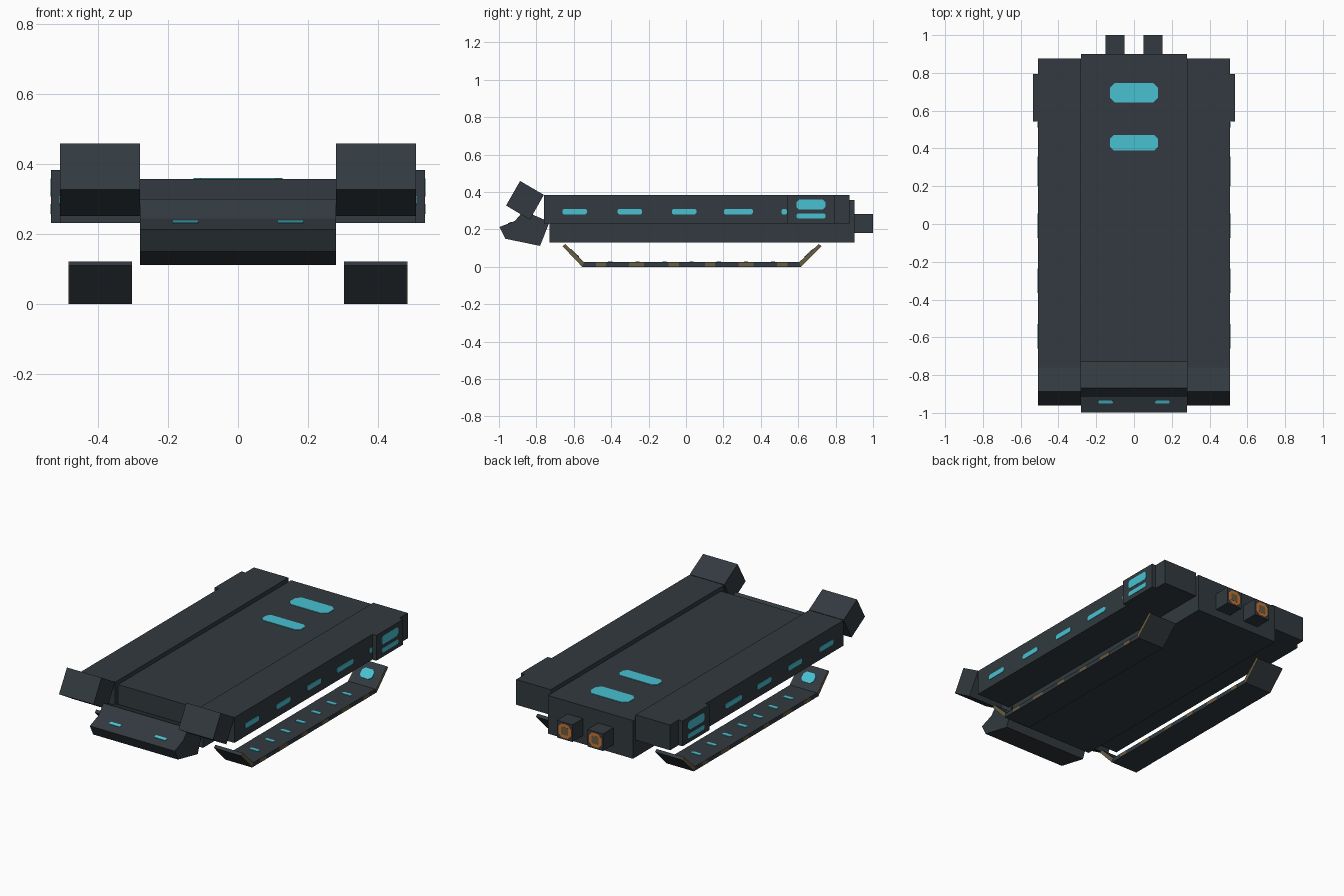
import bpy
from mathutils import Matrix, Vector

cube = bpy.data.objects.get("Cube")
if cube:
    bpy.data.objects.remove(cube, do_unlink=True)


def material(name, rgb):
    m = bpy.data.materials.new(name)
    m.use_nodes = True
    m.diffuse_color = (*rgb, 1)
    m.node_tree.nodes["Principled BSDF"].inputs["Base Color"].default_value = (*rgb, 1)
    return m


HULL = material("dark slate", (0.032, 0.042, 0.05))
CYAN = material("cyan light", (0.065, 0.53, 0.64))
ORANGE = material("orange glow", (0.6, 0.17, 0.025))
OLIVE = material("olive brown", (0.14, 0.11, 0.055))


def mesh_object(name, verts, faces, mat):
    me = bpy.data.meshes.new(name)
    me.from_pydata(verts, [], faces)
    me.materials.append(mat)
    ob = bpy.data.objects.new(name, me)
    bpy.context.collection.objects.link(ob)
    return ob


def prism(name, outline, x0, x1, mat=HULL):
    """Side outline of (y, z) points, anticlockwise from +x, swept from x0 to x1."""
    n = len(outline)
    verts = [(x, y, z) for x in (x0, x1) for y, z in outline]
    faces = [tuple(reversed(range(n))), tuple(range(n, 2 * n))]
    faces += [(i, (i + 1) % n, n + (i + 1) % n, n + i) for i in range(n)]
    return mesh_object(name, verts, faces, mat)


def box(name, x0, x1, y0, y1, z0, z1, mat=HULL):
    return prism(name, [(y0, z0), (y1, z0), (y1, z1), (y0, z1)], x0, x1, mat)


def plate(name, centre, u, v, w, h, mat, cut=0.25, lift=0.003):
    """Thin plate with clipped corners; u and v span it, u cross v points outward."""
    u, v = Vector(u).normalized(), Vector(v).normalized()
    n = u.cross(v)
    a, b = w / 2, h / 2
    c = cut * min(w, h)
    pts = [(-a + c, -b), (a - c, -b), (a, -b + c), (a, b - c),
           (a - c, b), (-a + c, b), (-a, b - c), (-a, -b + c)]
    verts = [Vector(centre) + u * p + v * q + n * d
             for d in (-lift, lift) for p, q in pts]
    k = len(pts)
    faces = [tuple(reversed(range(k))), tuple(range(k, 2 * k))]
    faces += [(i, (i + 1) % k, k + (i + 1) % k, k + i) for i in range(k)]
    return mesh_object(name, verts, faces, mat)


X, Y, Z = (1, 0, 0), (0, 1, 0), (0, 0, 1)

# Central hull with two roof lights
box("central_hull", -0.28, 0.28, -0.73, 0.9, 0.13, 0.358)
for y, h in ((0.695, 0.105), (0.43, 0.08)):
    plate("roof_light", (0, y, 0.358), X, Y, 0.255, h, CYAN)

# Angular nose
NOSE = [(-0.73, 0.24), (-0.868, 0.30), (-0.915, 0.245),
        (-0.997, 0.213), (-0.965, 0.15), (-0.78, 0.112)]
prism("nose", NOSE, -0.28, 0.28)

# Skid outline: a flat runner with raised ends
OUTER = [(-0.66, 0.11), (-0.555, 0.0), (0.615, 0.0), (0.725, 0.11)]
INNER = [(0.71, 0.122), (0.605, 0.025), (-0.545, 0.025), (-0.645, 0.122)]

for side, s in (("left", 1), ("right", -1)):
    def span(a, b):
        return (a, b) if s > 0 else (-b, -a)

    out = (0, s, 0)

    # Side pod, tilted front block and rear side box
    box(side + "_pod", *span(0.28, 0.508), -0.76, 0.875, 0.232, 0.383)
    prism(side + "_front_block",
          [(-0.76, 0.385), (-0.887, 0.459), (-0.962, 0.328), (-0.835, 0.252)],
          *span(0.28, 0.508))
    box(side + "_side_box", *span(0.508, 0.534), 0.542, 0.795, 0.232, 0.383)

    # Row of lights along the pod, and two on the box
    for y, w in ((-0.595, 0.13), (-0.30, 0.13), (-0.01, 0.13), (0.28, 0.155), (0.525, 0.03)):
        plate(side + "_pod_light", (s * 0.508, y, 0.295), out, Z, w, 0.03, CYAN)
    for z, h in ((0.333, 0.052), (0.272, 0.028)):
        plate(side + "_box_light", (s * 0.534, 0.668, z), out, Z, 0.155, h, CYAN, lift=0.002)

    # Nose light
    slope = Vector((0, 0.082, 0.032))
    plate(side + "_nose_light", (s * 0.15, -0.942, 0.2345), X, slope, 0.075, 0.018, CYAN)

    # Rear nozzle with glowing ring and core
    box(side + "_nozzle", *span(0.05, 0.152), 0.9, 1.0, 0.18, 0.282)
    plate(side + "_nozzle_ring", (s * 0.101, 0.9975, 0.231), (-1, 0, 0), Z, 0.082, 0.082, ORANGE)
    plate(side + "_nozzle_core", (s * 0.101, 0.998, 0.231), (-1, 0, 0), Z, 0.046, 0.046, OLIVE, 0.1)

    # Skid
    x0, x1 = span(0.305, 0.482)
    prism(side + "_skid", OUTER + INNER, x0, x1)
    mid = (x0 + x1) / 2
    for i in range(7):
        plate(side + "_skid_light", (mid, 0.03 + (i - 3) * 0.145, 0.025), X, Y, 0.06, 0.022, CYAN)
    for (ya, za), (yb, zb) in ((INNER[0], INNER[1]), (INNER[2], INNER[3])):
        plate(side + "_skid_end_light", (mid, (ya + yb) / 2, (za + zb) / 2),
              X, (0, ya - yb, za - zb), 0.08, 0.06, CYAN)

    # Olive trim on both edges of the skid
    for x in (x0, x1):
        e0, e1 = x - 0.002, x + 0.002
        prism(side + "_skid_trim", [OUTER[0], OUTER[1], INNER[2], INNER[3]], e0, e1, OLIVE)
        prism(side + "_skid_trim", [OUTER[2], OUTER[3], INNER[0], INNER[1]], e0, e1, OLIVE)
        for y, w in ((-0.455, 0.055), (-0.265, 0.08), (-0.065, 0.055),
                     (0.128, 0.055), (0.32, 0.08), (0.515, 0.055)):
            box(side + "_skid_dash", e0, e1, y - w / 2, y + w / 2, 0.001, 0.024, OLIVE)
